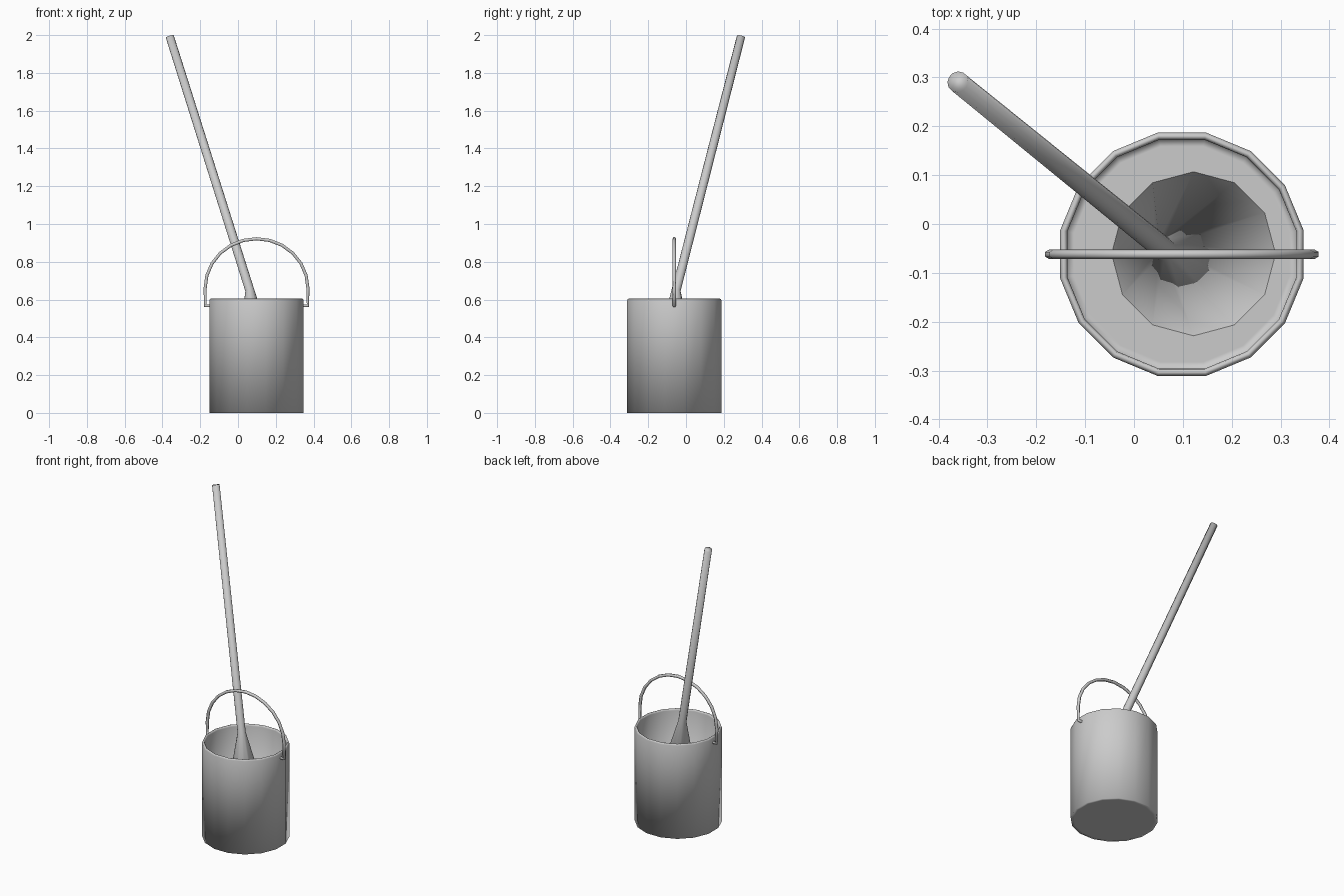
import bpy, bmesh, math
from mathutils import Vector

cube = bpy.data.objects.get("Cube")
if cube:
    bpy.data.objects.remove(cube, do_unlink=True)

grey = bpy.data.materials.new("plain_grey")
grey.use_nodes = True
colour = (0.6, 0.6, 0.6, 1)
grey.diffuse_color = colour
grey.node_tree.nodes["Principled BSDF"].inputs["Base Color"].default_value = colour

CX, CY = 0.098, -0.062  # bucket axis


def loft(name, rings, sides, turn=0.0):
    """Skin circular rings (centre, axis, radius), capping both ends."""
    bm = bmesh.new()
    loops = []
    for centre, axis, radius in rings:
        tilt = Vector((0, 0, 1)).rotation_difference(Vector(axis))
        loop = []
        for i in range(sides):
            a = math.tau * i / sides + turn
            p = Vector((radius * math.cos(a), radius * math.sin(a), 0))
            loop.append(bm.verts.new(Vector(centre) + tilt @ p))
        loops.append(loop)
    for low, high in zip(loops, loops[1:]):
        for i in range(sides):
            j = (i + 1) % sides
            bm.faces.new((low[i], low[j], high[j], high[i]))
    bm.faces.new(loops[0][::-1])
    bm.faces.new(loops[-1])
    bmesh.ops.recalc_face_normals(bm, faces=bm.faces)
    for f in bm.faces:
        f.smooth = True
    mesh = bpy.data.meshes.new(name)
    bm.to_mesh(mesh)
    bm.free()
    mesh.materials.append(grey)
    obj = bpy.data.objects.new(name, mesh)
    bpy.context.collection.objects.link(obj)
    return obj


UP = (0, 0, 1)

# Bucket: closed bottom, outer wall, rounded rim, inner wall, inner floor
profile = [(0.235, 0), (0.254, 0), (0.254, 0.595), (0.251, 0.603), (0.246, 0.605),
           (0.241, 0.602), (0.239, 0.594), (0.239, 0.03), (0.225, 0.03)]
loft("bucket", [((CX, CY, z), UP, r) for r, z in profile], 16, math.pi / 16)

# Mop: leaning pole flaring into a cone that stands on the bucket floor
top = Vector((-0.361, 0.291, 1.992))
neck = Vector((0.062, -0.052, 0.65))
lean = (top - neck).normalized()
loft("mop", [((0.122, -0.061, 0.033), UP, 0.168), (neck, lean, 0.024),
             (top, lean, 0.022)], 12)

# Bail: pegs into the bucket sides, short uprights and a half-circle arch
R = 0.272
arch = [(R * math.cos(math.pi * i / 12), 0.66 + 0.262 * math.sin(math.pi * i / 12))
        for i in range(13)]
path = [(0.235, 0.567), (R, 0.567)] + arch + [(-R, 0.567), (-0.235, 0.567)]
curve = bpy.data.curves.new("bail_path", "CURVE")
curve.dimensions = "3D"
curve.bevel_depth = 0.0095
curve.bevel_resolution = 1
curve.use_fill_caps = True
spline = curve.splines.new("POLY")
spline.points.add(len(path) - 1)
for point, (x, z) in zip(spline.points, path):
    point.co = (CX + x, CY, z, 1)
curve.materials.append(grey)
bail = bpy.data.objects.new("bail_handle", curve)
bpy.context.collection.objects.link(bail)
bpy.ops.object.select_all(action="DESELECT")
bail.select_set(True)
bpy.context.view_layer.objects.active = bail
bpy.ops.object.convert(target="MESH")
bpy.ops.object.shade_smooth()
